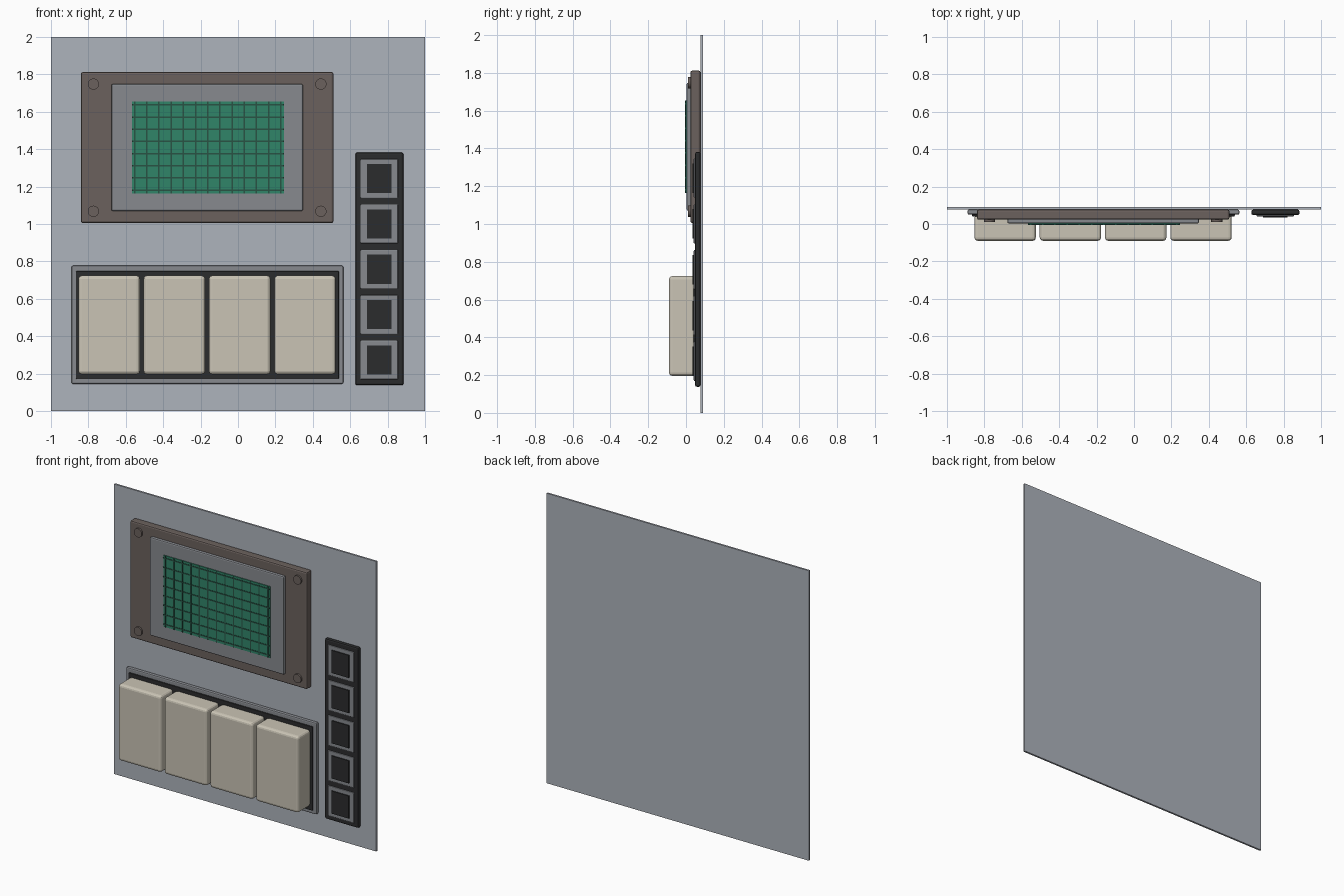
import bpy, bmesh, math
from mathutils import Matrix, Vector

if "Cube" in bpy.data.objects:
    bpy.data.objects.remove(bpy.data.objects["Cube"])


def material(name, r, g, b):
    def lin(c):
        c /= 255
        return c / 12.92 if c <= 0.04045 else ((c + 0.055) / 1.055) ** 2.4
    m = bpy.data.materials.new(name)
    m.diffuse_color = (lin(r), lin(g), lin(b), 1)
    m.use_nodes = True
    m.node_tree.nodes["Principled BSDF"].inputs["Base Color"].default_value = m.diffuse_color
    return m


PANEL = material("pale blue grey", 174, 179, 188)
GREY = material("mid grey", 135, 138, 143)
BROWN = material("warm brown", 107, 97, 93)
BEIGE = material("beige", 202, 196, 181)
DARK = material("near black", 43, 44, 45)
GREEN = material("screen green", 48, 133, 105)
LINE = material("dark green", 40, 82, 68)


def finish(name, bm, mat):
    mesh = bpy.data.meshes.new(name)
    bm.to_mesh(mesh)
    bm.free()
    mesh.materials.append(mat)
    ob = bpy.data.objects.new(name, mesh)
    bpy.context.collection.objects.link(ob)
    return ob


def add_box(bm, x0, x1, y0, y1, z0, z1):
    c = Vector((x0 + x1, y0 + y1, z0 + z1)) / 2
    m = Matrix.Translation(c) @ Matrix.Diagonal((x1 - x0, y1 - y0, z1 - z0, 1))
    bmesh.ops.create_cube(bm, size=1, matrix=m)


def box(name, mat, x0, x1, y0, y1, z0, z1, bevel=0, segments=2):
    bm = bmesh.new()
    add_box(bm, x0, x1, y0, y1, z0, z1)
    ob = finish(name, bm, mat)
    if bevel:
        mod = ob.modifiers.new("soft edges", 'BEVEL')
        mod.width = bevel
        mod.segments = segments
    return ob


# Backing wall
BACK = 0.077
box("wall_panel", PANEL, -1, 1, BACK, 0.09, 0, 2)

# Display: brown housing, grey bezel, green screen
box("screen_housing", BROWN, -0.84, 0.51, 0.023, BACK, 1.005, 1.812, 0.01)
box("screen_bezel", GREY, -0.677, 0.347, 0.003, 0.03, 1.07, 1.748, 0.008)
box("screen", GREEN, -0.568, 0.245, -0.003, 0.01, 1.163, 1.655)

# Grid lines on the screen
cx, cz, step, w = -0.162, 1.409, 0.0652, 0.004
bm = bmesh.new()
for i in range(-6, 7):
    x = cx + i * step
    add_box(bm, x - w, x + w, -0.005, 0, 1.163, 1.655)
for i in range(8):
    z = cz + (i - 3.5) * step
    add_box(bm, -0.568, 0.245, -0.0055, 0, z - w, z + w)
finish("screen_grid", bm, LINE)

# Housing corner screws
bm = bmesh.new()
for x in (-0.773, 0.443):
    for z in (1.068, 1.748):
        m = Matrix.Translation((x, 0.022, z)) @ Matrix.Rotation(math.pi / 2, 4, 'X')
        bmesh.ops.create_cone(bm, cap_ends=True, segments=24, radius1=0.03,
                              radius2=0.03, depth=0.022, matrix=m)
finish("housing_screws", bm, BROWN)

# Tray holding four large rocker buttons
box("tray_frame", GREY, -0.89, 0.563, 0.05, BACK, 0.145, 0.777, 0.008)
box("tray_inset", DARK, -0.866, 0.539, 0.041, 0.06, 0.17, 0.748, 0.004)
for i in range(4):
    x = -0.853 + i * 0.349
    box(f"large_button_{i + 1}", BEIGE, x, x + 0.328, -0.09, 0.05,
        0.196, 0.724, 0.018, 3)

# Strip with five small square buttons
box("button_strip", DARK, 0.627, 0.885, 0.048, BACK, 0.138, 1.382, 0.01)
for i in range(5):
    z, x = 0.273 + i * 0.2425, 0.755
    box(f"small_button_rim_{i + 1}", GREY, x - 0.1, x + 0.1, 0.041, 0.06,
        z - 0.104, z + 0.104, 0.004)
    box(f"small_button_{i + 1}", DARK, x - 0.066, x + 0.066, 0.034, 0.05,
        z - 0.078, z + 0.078)
